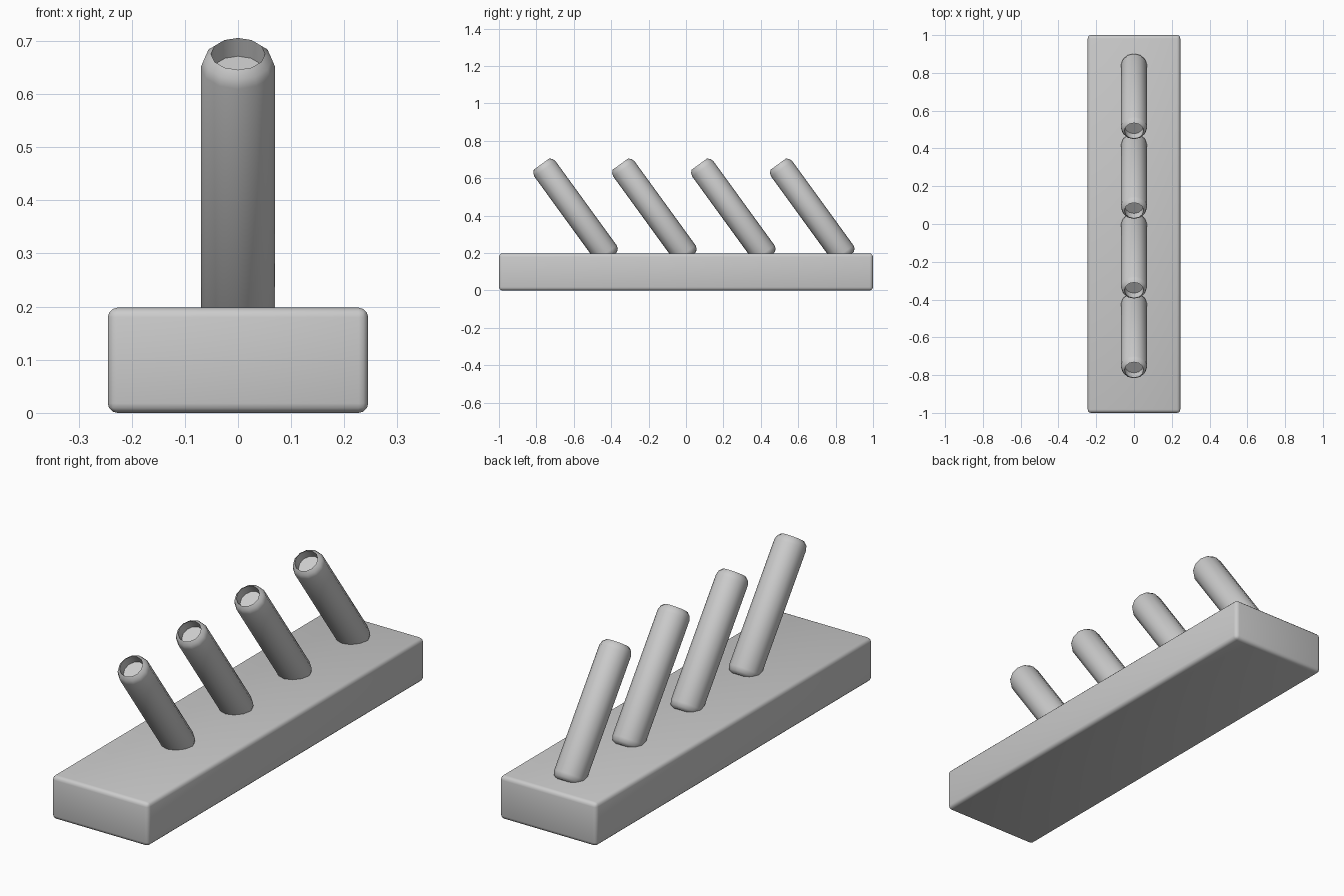
import bpy, bmesh
from math import radians, sin, cos, pi
from mathutils import Matrix

default = bpy.data.objects.get("Cube")
if default:
    bpy.data.objects.remove(default, do_unlink=True)

SIDES = 12
LEAN = radians(36)

grey = bpy.data.materials.new("plain grey")
grey.use_nodes = True
colour = (0.6, 0.6, 0.6, 1)
grey.diffuse_color = colour
grey.node_tree.nodes["Principled BSDF"].inputs["Base Color"].default_value = colour


def add_object(name, bm):
    bmesh.ops.recalc_face_normals(bm, faces=bm.faces)
    mesh = bpy.data.meshes.new(name)
    bm.to_mesh(mesh)
    bm.free()
    mesh.materials.append(grey)
    obj = bpy.data.objects.new(name, mesh)
    bpy.context.collection.objects.link(obj)
    return obj


def lathe(profile):
    """Rings of (radius, height) joined by quads and capped at both ends."""
    bm = bmesh.new()
    rings = [[bm.verts.new((r * sin(2 * pi * i / SIDES), r * cos(2 * pi * i / SIDES), h))
              for i in range(SIDES)] for r, h in profile]
    for low, high in zip(rings, rings[1:]):
        for i in range(SIDES):
            j = (i + 1) % SIDES
            bm.faces.new((low[i], low[j], high[j], high[i]))
    bm.faces.new(rings[0])
    bm.faces.new(rings[-1])
    return bm


def smooth(obj, angle):
    bpy.ops.object.select_all(action="DESELECT")
    obj.select_set(True)
    bpy.context.view_layer.objects.active = obj
    bpy.ops.object.shade_smooth_by_angle(angle=radians(angle))


# Long base block with softly rounded edges
bm = bmesh.new()
bmesh.ops.create_cube(bm, size=1, matrix=Matrix.Translation((0, 0, 0.099))
                      @ Matrix.Diagonal((0.49, 2, 0.198, 1)))
bmesh.ops.bevel(bm, geom=bm.edges[:], offset=0.018, segments=3, profile=0.5, affect="EDGES")
smooth(add_object("base_block", bm), 60)

# Leaning pegs: tapered foot, straight shaft, rounded rim, shallow socket
peg_profile = [(0.05, -0.03), (0.064, -0.018), (0.07, 0), (0.07, 0.557),
               (0.064, 0.575), (0.051, 0.588), (0.049, 0.547)]
for n in range(4):
    peg = add_object(f"peg_{n + 1}", lathe(peg_profile))
    peg.location = (0, -0.427 + 0.422 * n, 0.2)
    peg.rotation_euler.x = LEAN
    smooth(peg, 50)
